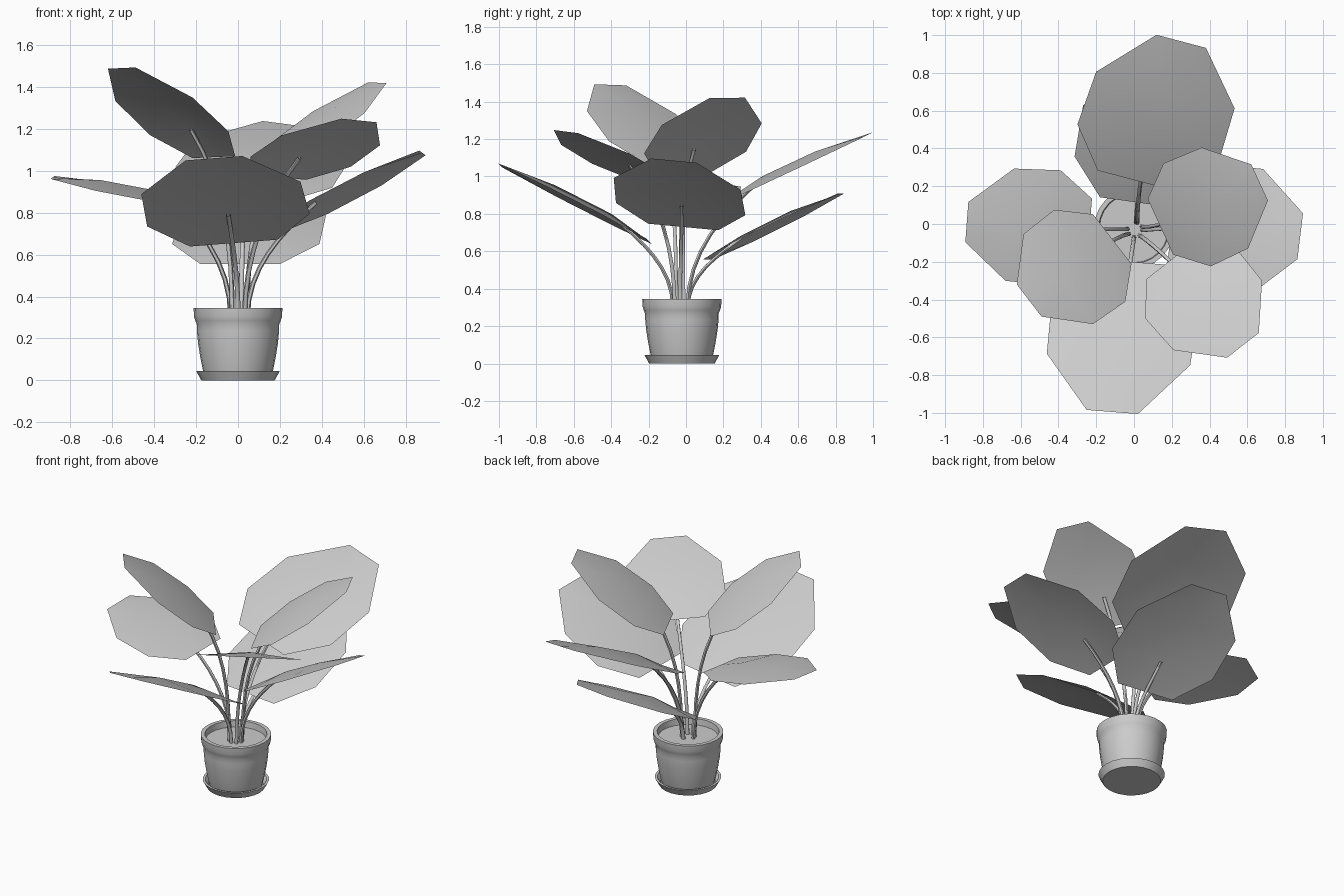
import bpy, bmesh, math
from mathutils import Vector, Matrix

cube = bpy.data.objects.get("Cube")
if cube:
    bpy.data.objects.remove(cube, do_unlink=True)

grey = bpy.data.materials.new("plain_grey")
grey.use_nodes = True
colour = (0.6, 0.6, 0.6, 1)
grey.diffuse_color = colour
grey.node_tree.nodes["Principled BSDF"].inputs["Base Color"].default_value = colour

POT_Y = -0.022
# Leaf outline rows: position along the leaf, half width, height of the midrib
ROWS = [(0, 0.27, 0), (0.27, 0.5, 0.05), (0.65, 0.49, 0.05), (1, 0.175, 0)]


def add_object(name, mesh, smooth_angle):
    obj = bpy.data.objects.new(name, mesh)
    bpy.context.collection.objects.link(obj)
    mesh.materials.clear()
    mesh.materials.append(grey)
    bpy.ops.object.select_all(action='DESELECT')
    obj.select_set(True)
    bpy.context.view_layer.objects.active = obj
    bpy.ops.object.shade_smooth_by_angle(angle=math.radians(smooth_angle))


def lathe(name, profile, sides=24):
    """Spin a radius/height profile around the pot's axis."""
    bm = bmesh.new()
    verts = [bm.verts.new((r, 0, z)) for r, z in profile]
    edges = [bm.edges.new(pair) for pair in zip(verts, verts[1:])]
    bmesh.ops.spin(bm, geom=verts + edges, cent=(0, 0, 0), axis=(0, 0, 1),
                   angle=math.tau, steps=sides, use_duplicate=False)
    bmesh.ops.remove_doubles(bm, verts=bm.verts, dist=0.0005)
    bmesh.ops.recalc_face_normals(bm, faces=bm.faces)
    bmesh.ops.translate(bm, verts=bm.verts, vec=(0, POT_Y, 0))
    mesh = bpy.data.meshes.new(name)
    bm.to_mesh(mesh)
    bm.free()
    add_object(name, mesh, 40)


def leaf(name, base, tip, width, roll):
    """Arched eight-sided blade; returns where and how its stem joins."""
    base, tip = Vector(base), Vector(tip)
    along = tip - base
    side = Vector((-along.y, along.x, 0)).normalized()
    side = Matrix.Rotation(math.radians(roll), 3, along) @ side
    up = along.cross(side).normalized()
    bm = bmesh.new()
    grid = []
    for t, half, height in ROWS:
        mid = base + along * t
        grid.append([bm.verts.new(mid - side * half * width),
                     bm.verts.new(mid + up * height * width),
                     bm.verts.new(mid + side * half * width)])
    for low, high in zip(grid, grid[1:]):
        for i in range(2):
            bm.faces.new((low[i], high[i], high[i + 1], low[i + 1]))
    joint = grid[1][1].co - up * 0.01
    bmesh.ops.recalc_face_normals(bm, faces=bm.faces)
    if sum(f.normal.z for f in bm.faces) < 0:
        bmesh.ops.reverse_faces(bm, faces=bm.faces)
    mesh = bpy.data.meshes.new(name)
    bm.to_mesh(mesh)
    bm.free()
    add_object(name, mesh, 60)
    return joint, along.normalized()


def stem(name, joint, direction):
    """Thin tube rising from the soil and bending out to the leaf."""
    flat = Vector((direction.x, direction.y, 0)).normalized()
    root = Vector((0.005, POT_Y - 0.008, 0.3)) + flat * 0.04
    curve = bpy.data.curves.new(name, 'CURVE')
    curve.dimensions = '3D'
    curve.bevel_depth = 0.012
    curve.bevel_resolution = 1
    curve.resolution_u = 8
    spline = curve.splines.new('BEZIER')
    spline.bezier_points.add(1)
    chord = joint - root
    reach = chord.length * 0.36
    lean = (direction + chord.normalized() * 0.7).normalized()
    for point, co, tangent, radius in zip(
            spline.bezier_points, (root, joint),
            (Vector((0, 0, 1)), lean), (1, 0.8)):
        point.co = co
        point.handle_left = co - tangent * reach
        point.handle_right = co + tangent * reach
        point.radius = radius
    helper = bpy.data.objects.new(name + "_path", curve)
    bpy.context.collection.objects.link(helper)
    graph = bpy.context.evaluated_depsgraph_get()
    mesh = bpy.data.meshes.new_from_object(helper.evaluated_get(graph))
    bpy.data.objects.remove(helper, do_unlink=True)
    add_object(name, mesh, 60)


# Pot, soil and saucer
lathe("pot", [(0, 0.02), (0.16, 0.02), (0.168, 0.05), (0.18, 0.11),
              (0.191, 0.18), (0.196, 0.235), (0.196, 0.265), (0.204, 0.285),
              (0.21, 0.305), (0.212, 0.345), (0.187, 0.345), (0.18, 0.28)])
lathe("soil", [(0, 0.305), (0.183, 0.305)])
lathe("saucer", [(0, 0), (0.175, 0), (0.2, 0.045), (0.185, 0.045),
                 (0.165, 0.02), (0, 0.02)])

# Leaves: base middle, tip middle, width, roll in degrees
LEAVES = {
    "back_upper": ((0.01, 0.23, 0.875), (0.25, 0.967, 1.22), 0.78, 8),
    "back_lower": ((0.01, 0.115, 0.555), (0.11, 0.83, 0.91), 0.71, 0),
    "left_upper": ((0.14, -0.015, 1.02), (0.665, 0.22, 1.42), 0.6, 1),
    "left_lower": ((0.2, -0.015, 0.73), (0.88, -0.065, 1.085), 0.7, -6),
    "front_left": ((0.195, -0.19, 0.97), (0.577, -0.642, 1.24), 0.61, -5),
    "front_lower": ((-0.02, -0.2, 0.655), (-0.115, -0.995, 1.06), 0.78, 5),
    "front_right": ((-0.115, -0.08, 1.065), (-0.555, -0.405, 1.49), 0.615, 2),
    "right_lower": ((-0.235, -0.03, 0.845), (-0.885, 0.01, 0.968), 0.61, -4),
}
for label, spec in LEAVES.items():
    stem(label + "_stem", *leaf(label + "_leaf", *spec))
